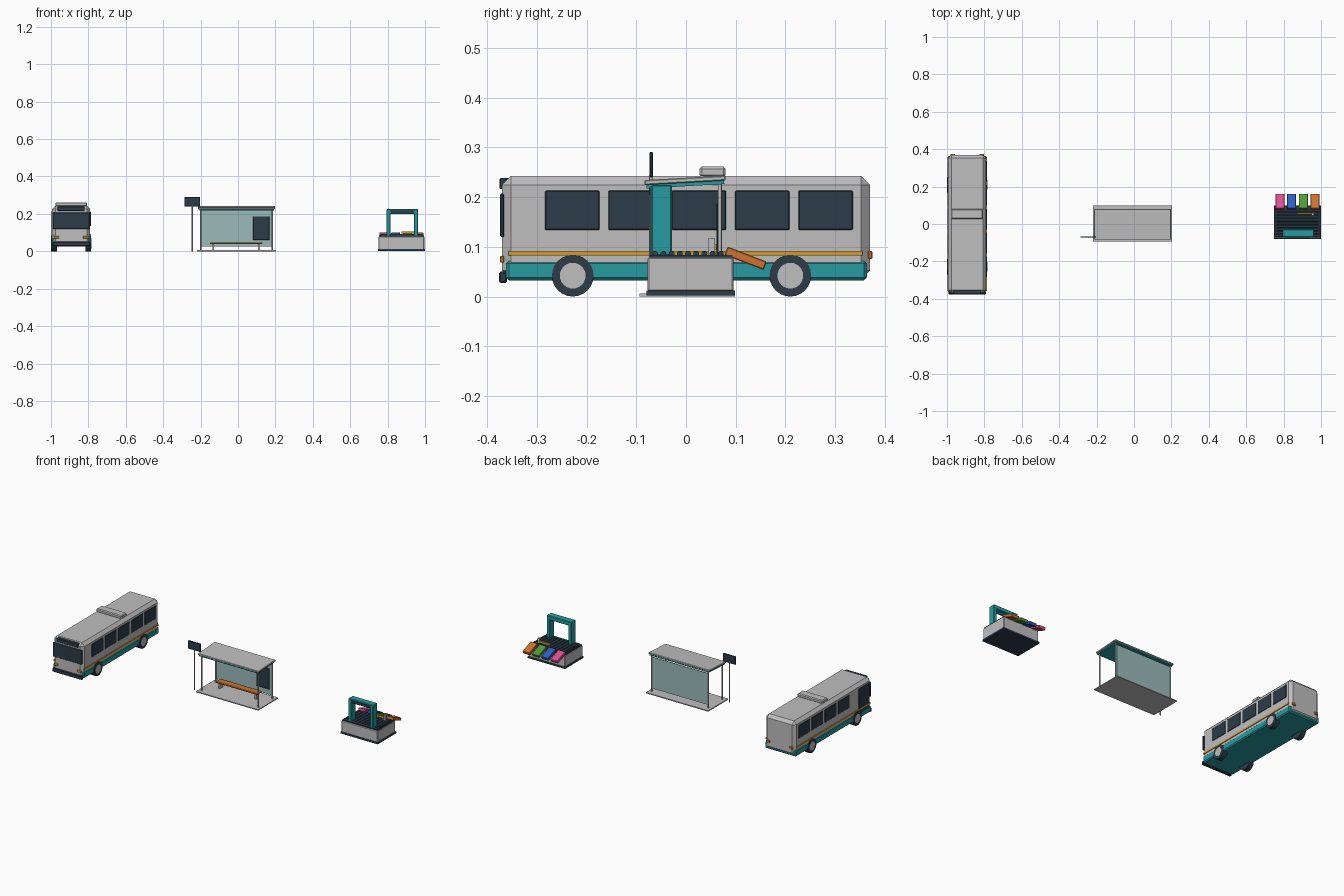
import bpy
from math import radians, pi

cube = bpy.data.objects.get("Cube")
if cube:
    bpy.data.objects.remove(cube, do_unlink=True)


def material(name, r, g, b):
    m = bpy.data.materials.new(name)
    m.use_nodes = True
    m.diffuse_color = (r, g, b, 1)
    m.node_tree.nodes["Principled BSDF"].inputs["Base Color"].default_value = (r, g, b, 1)
    return m


GREY = material("light grey", 0.52, 0.52, 0.53)
TEAL = material("teal", 0.02, 0.33, 0.35)
NAVY = material("dark navy", 0.025, 0.045, 0.065)
GLASS = material("pale glass", 0.33, 0.50, 0.50)
ORANGE = material("orange", 0.62, 0.17, 0.03)
GOLD = material("gold", 0.65, 0.32, 0.03)
PINK = material("pink", 0.72, 0.08, 0.28)
BLUE = material("blue", 0.03, 0.11, 0.52)
GREEN = material("green", 0.08, 0.32, 0.04)


def box(name, mat, x, y, z, bevel=0.0, tilt=0.0):
    """Box from (min, max) ranges, optionally chamfered and tilted about x."""
    centre = [(a + b) / 2 for a, b in (x, y, z)]
    size = [b - a for a, b in (x, y, z)]
    bpy.ops.mesh.primitive_cube_add(size=1, location=centre)
    ob = bpy.context.object
    ob.name = name
    for v in ob.data.vertices:
        v.co = [c * s for c, s in zip(v.co, size)]
    ob.rotation_euler.x = tilt
    ob.data.materials.append(mat)
    if bevel:
        mod = ob.modifiers.new("chamfer", "BEVEL")
        mod.width = bevel
        mod.segments = 1
    return ob


def around(c, half):
    return (c - half, c + half)


def cylinder(name, mat, centre, radius, length, axis="z", sides=24):
    bpy.ops.mesh.primitive_cylinder_add(vertices=sides, radius=radius, depth=length, location=centre)
    ob = bpy.context.object
    ob.name = name
    if axis == "x":
        ob.rotation_euler.y = pi / 2
    ob.data.materials.append(mat)
    bpy.ops.object.shade_smooth_by_angle(angle=radians(35))
    return ob


# ---- Bus: body, skirt, roof unit ----
BX = -0.892
box("bus_body", GREY, around(BX, 0.102), (-0.37, 0.37), (0.034, 0.243), 0.018)
box("bus_skirt", TEAL, around(BX, 0.105), (-0.362, 0.364), (0.032, 0.072), 0.006)
box("roof_unit", GREY, around(BX, 0.085), (0.027, 0.08), (0.24, 0.262), 0.005)

# Side stripes, windows and wheels
for side, label in ((1, "left"), (-1, "right")):
    sx = BX + side * 0.102
    box(f"{label}_stripe", GOLD, around(sx, 0.004), (-0.357, 0.355), (0.083, 0.092))
    for i in range(5):
        if side < 0 and i == 0:
            continue
        yc = -0.229 + i * 0.1275
        box(f"{label}_window_{i + 1}", NAVY, around(sx, 0.003), around(yc, 0.055), (0.134, 0.213), 0.002)
    for end, yc in (("front", -0.228), ("rear", 0.21)):
        wx = BX + side * 0.092
        cylinder(f"{label}_{end}_tyre", NAVY, (wx, yc, 0.042), 0.042, 0.03, "x")
        cylinder(f"{label}_{end}_hub", GREY, (wx + side * 0.002, yc, 0.042), 0.026, 0.028, "x")

# Passenger door on the right side
box("bus_door", NAVY, around(BX - 0.102, 0.004), (-0.345, -0.245), (0.062, 0.215), 0.002)

# Front and rear details
box("windscreen", NAVY, around(BX, 0.098), (-0.374, -0.366), (0.12, 0.207), 0.002)
box("destination_sign", NAVY, around(BX, 0.072), (-0.375, -0.352), (0.216, 0.239), 0.002)
box("front_bumper", NAVY, around(BX, 0.1), (-0.376, -0.36), (0.027, 0.05), 0.003)
for side in (1, -1):
    lx = BX + side * 0.078
    box("head_lamp", GOLD, around(lx, 0.014), (-0.374, -0.366), (0.068, 0.082), 0.002)
    box("tail_lamp", ORANGE, around(lx, 0.012), (0.366, 0.375), (0.076, 0.092), 0.002)

# ---- Shelter ----
box("shelter_floor", GREY, (-0.219, 0.202), (-0.094, 0.099), (0, 0.006))
SLOPE = radians(3.2)
box("roof_panel", GREY, (-0.213, 0.198), (-0.084, 0.08), (0.229, 0.239), 0.002, SLOPE)
box("roof_underside", TEAL, (-0.207, 0.192), (-0.08, 0.077), (0.222, 0.23), 0, SLOPE)
for x in (-0.198, 0.184):
    for y, top in ((-0.068, 0.224), (0.068, 0.232)):
        cylinder("shelter_post", GREY, (x, y, top / 2), 0.004, top, sides=12)
box("back_glass", GLASS, (-0.194, 0.18), around(0.07, 0.002), (0.026, 0.218))
box("poster_board", NAVY, (0.08, 0.168), (0.061, 0.067), (0.06, 0.187), 0.002)

# Bench
box("bench_seat", ORANGE, (-0.15, 0.13), (0.0, 0.045), (0.039, 0.048), 0.002)
for x in (-0.132, 0.112):
    box("bench_leg", GREY, around(x, 0.005), (0.008, 0.037), (0.005, 0.04))

# Stop sign post
cylinder("sign_pole", GREY, (-0.245, -0.07, 0.122), 0.004, 0.244, sides=12)
box("sign_panel", NAVY, (-0.287, -0.202), around(-0.07, 0.0035), (0.24, 0.291), 0.002)

# ---- Sorting station ----
SX = 0.874
box("station_plinth", NAVY, around(SX, 0.126), (-0.08, 0.099), (0.002, 0.012))
box("station_base", GREY, around(SX, 0.122), (-0.077, 0.096), (0.01, 0.08), 0.003)
box("conveyor_deck", NAVY, around(SX, 0.12), (-0.072, 0.094), (0.078, 0.084))
for i in range(9):
    cylinder("conveyor_roller", NAVY, (SX, -0.062 + i * 0.0165, 0.086), 0.006, 0.225, "x", 12)

# Scanner gate
GX = 0.878
for side in (1, -1):
    box("gate_post", TEAL, around(GX + side * 0.073, 0.011), (-0.07, -0.028), (0.082, 0.222), 0.003)
box("gate_beam", TEAL, around(GX, 0.084), (-0.07, -0.028), (0.2, 0.225), 0.003)
box("gate_display", NAVY, around(GX, 0.062), (-0.073, -0.068), (0.205, 0.219))

# Diverter
box("diverter_post", GREY, (0.95, 0.962), (0.045, 0.058), (0.084, 0.118))
box("diverter_arm", GOLD, (0.875, 0.955), (0.053, 0.061), (0.094, 0.106))

# Coloured chutes along the back
for i, (label, mat) in enumerate((("pink", PINK), ("blue", BLUE), ("green", GREEN), ("orange", ORANGE))):
    box(f"{label}_chute", mat, around(0.78 + i * 0.0625, 0.024), around(0.12, 0.042),
        around(0.077, 0.009), 0.002, radians(-21))
